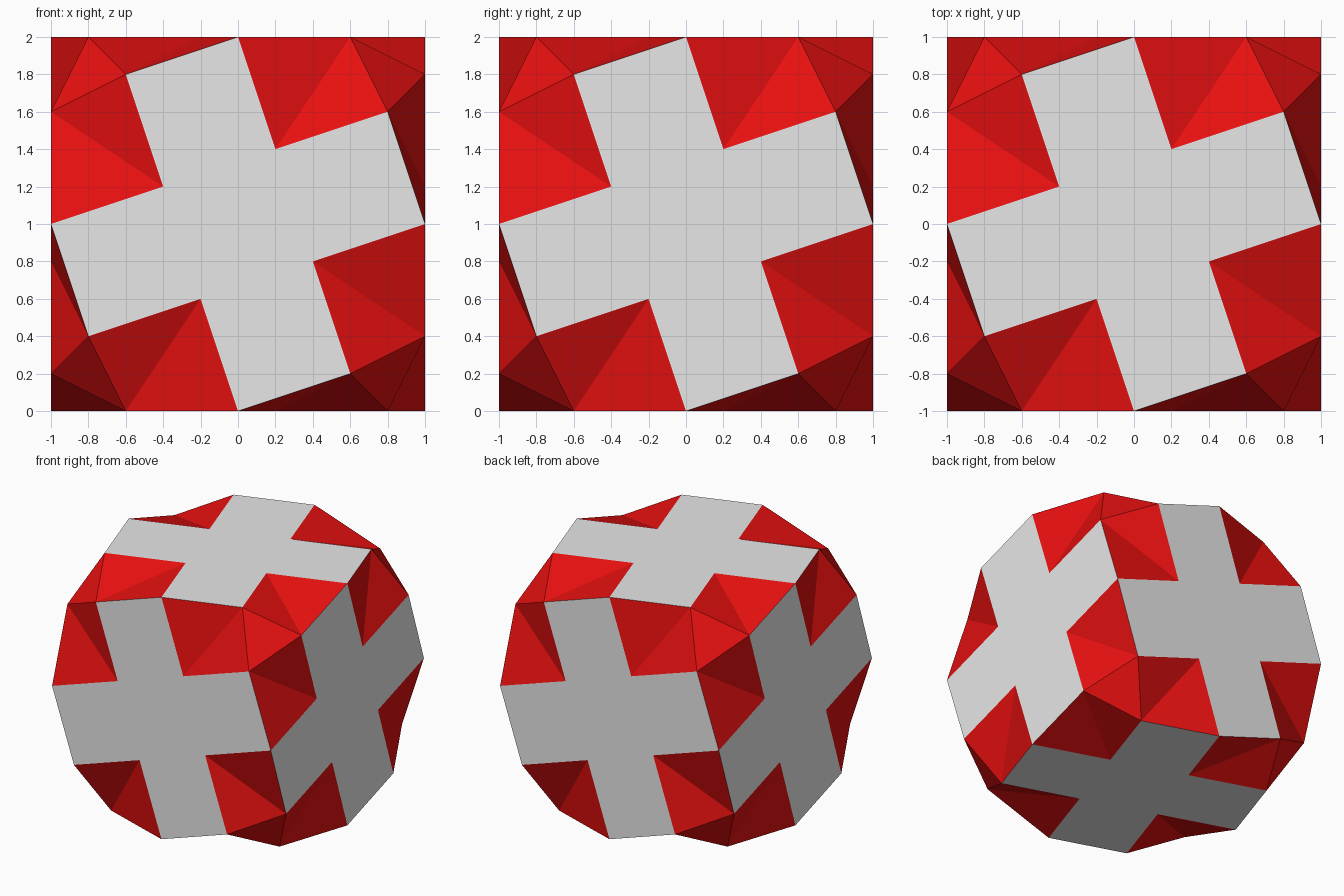
import bpy, bmesh
from math import pi
from mathutils import Matrix, Vector

if "Cube" in bpy.data.objects:
    bpy.data.objects.remove(bpy.data.objects["Cube"])


def make_material(name, color):
    mat = bpy.data.materials.new(name)
    mat.diffuse_color = (*color, 1)
    mat.use_nodes = True
    mat.node_tree.nodes["Principled BSDF"].inputs["Base Color"].default_value = mat.diffuse_color
    return mat


def rot(angle, axis):
    return Matrix.Rotation(angle, 3, axis)


# Key points of one quarter of the top side
TIP = Vector((0, 1, 1))          # arm corner shared with the next side
NOTCH = Vector((0.2, 0.4, 1))    # inner corner of the cross
ARM = Vector((0.8, 0.6, 1))      # other arm corner
DROP = Vector((0.6, 1, 0.8))     # arm corner of the neighbouring side
SIDE = Vector((1, 0.8, 0.6))     # arm corner of the third side

WHITE, RED = 0, 1
bm = bmesh.new()


def add_face(points, turn, material):
    face = bm.faces.new([bm.verts.new(turn @ p) for p in points])
    face.material_index = material


quarters = [rot(-i * pi / 2, 'Z') for i in range(4)]
sides = [rot(i * pi / 2, 'X') for i in range(4)] + [rot(s * pi / 2, 'Y') for s in (1, -1)]

for side in sides:
    # White cross: a centre square and four arms
    add_face([q @ NOTCH for q in quarters], side, WHITE)
    for q in quarters:
        arm = [q @ NOTCH, q @ ARM, q @ quarters[1] @ TIP, q @ quarters[1] @ NOTCH]
        add_face(arm, side, WHITE)
        # Red sloped panels filling the notch
        add_face([TIP, NOTCH, DROP], side @ q, RED)
        add_face([NOTCH, ARM, DROP], side @ q, RED)

# Red corner triangles
for flip in (rot(0, 'X'), rot(pi, 'X')):
    for q in quarters:
        add_face([ARM, DROP, SIDE], flip @ q, RED)

bmesh.ops.remove_doubles(bm, verts=bm.verts, dist=0.001)
bmesh.ops.recalc_face_normals(bm, faces=bm.faces)
# Merge each cross into one flat face
bmesh.ops.dissolve_limit(bm, angle_limit=0.01, verts=bm.verts, edges=bm.edges, delimit={'MATERIAL'})
bmesh.ops.translate(bm, verts=bm.verts, vec=(0, 0, 1))

mesh = bpy.data.meshes.new("crossed_polyhedron")
bm.to_mesh(mesh)
bm.free()
mesh.materials.append(make_material("white", (0.8, 0.8, 0.8)))
mesh.materials.append(make_material("red", (0.8, 0.005, 0.005)))
bpy.context.collection.objects.link(bpy.data.objects.new("crossed_polyhedron", mesh))
